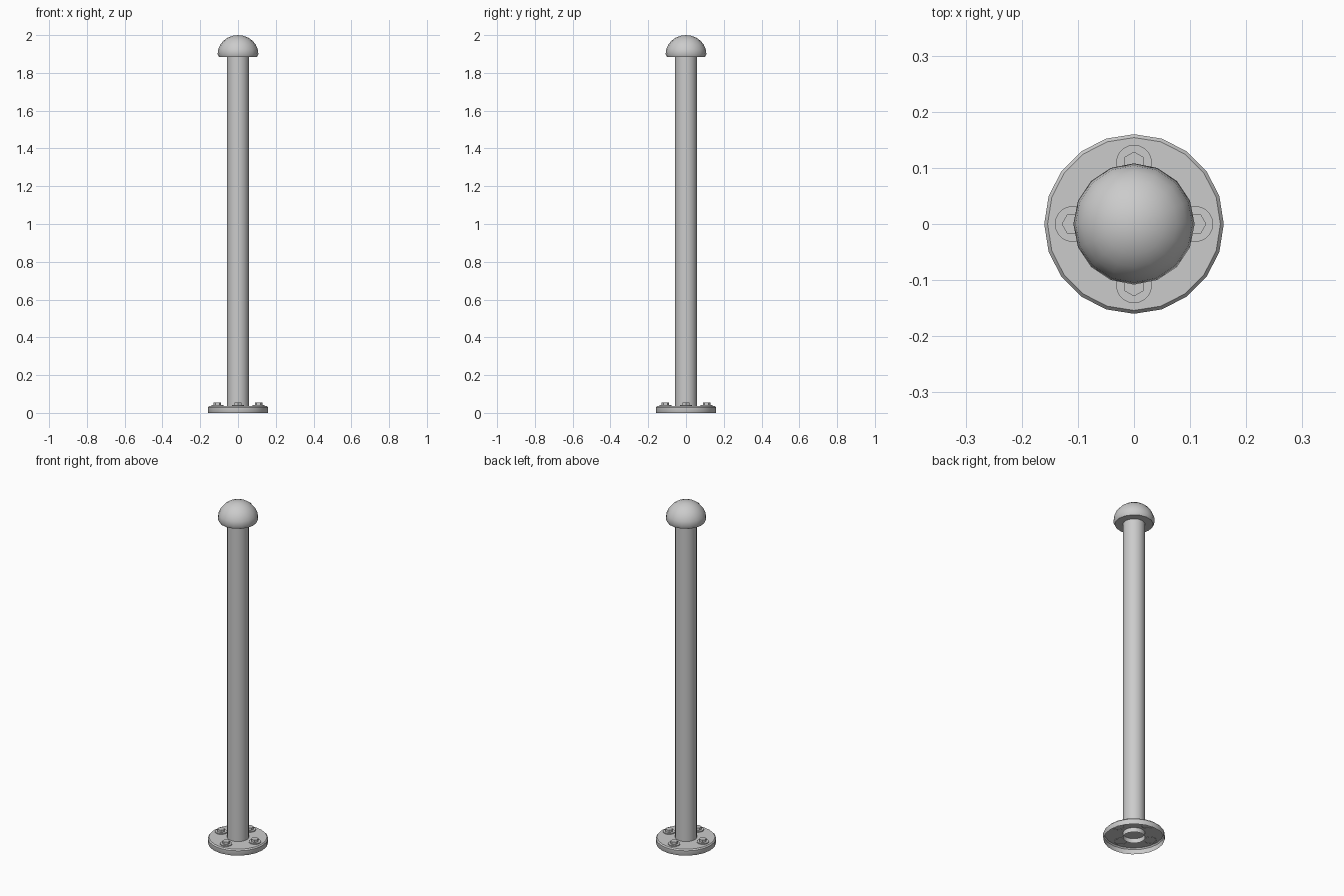
import bpy, bmesh, math

cube = bpy.data.objects.get("Cube")
if cube:
    bpy.data.objects.remove(cube, do_unlink=True)

metal = bpy.data.materials.new("light_grey_metal")
metal.use_nodes = True
GREY = (0.6, 0.6, 0.6, 1)
metal.diffuse_color = GREY
metal.node_tree.nodes["Principled BSDF"].inputs["Base Color"].default_value = GREY


def lathe(name, profile, sides, centre=(0, 0), turn=0.0, smooth=True):
    """Revolve (radius, height) points about z; zero radius closes the end."""
    bm = bmesh.new()
    rings = []
    for r, z in profile:
        count = sides if r > 0 else 1
        rings.append([bm.verts.new((r * math.cos(turn + math.tau * i / sides),
                                    r * math.sin(turn + math.tau * i / sides), z))
                      for i in range(count)])
    for a, b in zip(rings, rings[1:]):
        for i in range(sides):
            j = (i + 1) % sides
            if len(a) == 1:
                bm.faces.new((a[0], b[j], b[i]))
            elif len(b) == 1:
                bm.faces.new((a[i], a[j], b[0]))
            else:
                bm.faces.new((a[i], a[j], b[j], b[i]))
    mesh = bpy.data.meshes.new(name)
    bm.to_mesh(mesh)
    bm.free()
    obj = bpy.data.objects.new(name, mesh)
    bpy.context.collection.objects.link(obj)
    obj.location = (*centre, 0)
    mesh.materials.append(metal)
    if smooth:
        bpy.ops.object.select_all(action="DESELECT")
        obj.select_set(True)
        bpy.context.view_layer.objects.active = obj
        bpy.ops.object.shade_smooth_by_angle(angle=math.radians(40))
    return obj


# Shallow base flange, hollow underneath
lathe("base_flange", [(0.158, 0), (0.16, 0.004), (0.16, 0.029),
                      (0.154, 0.036), (0, 0.036)], 20)

# Post, open at the lower end inside the flange
lathe("post", [(0.058, 0.01), (0.058, 1.89)], 20)

# Domed cap with a slightly tucked-in lower edge
R, MID = 0.108, 1.9
dome = [(R * math.cos(a), MID + (2 - MID) * math.sin(a))
        for a in (math.pi / 2 * k / 6 for k in range(6))]
lathe("domed_cap", [(0, 1.883), (0.1, 1.883)] + dome + [(0, 2)], 16)

# Four anchor bolts with washers
for k, side in enumerate(("left", "back", "right", "front")):
    turn = k * math.pi / 2
    spot = (0.109 * math.cos(turn), 0.109 * math.sin(turn))
    lathe(side + "_washer", [(0.032, 0.034), (0.032, 0.041), (0, 0.041)], 20, spot)
    lathe(side + "_bolt_head", [(0.02, 0.036), (0.02, 0.055), (0, 0.055)],
          6, spot, turn, smooth=False)
